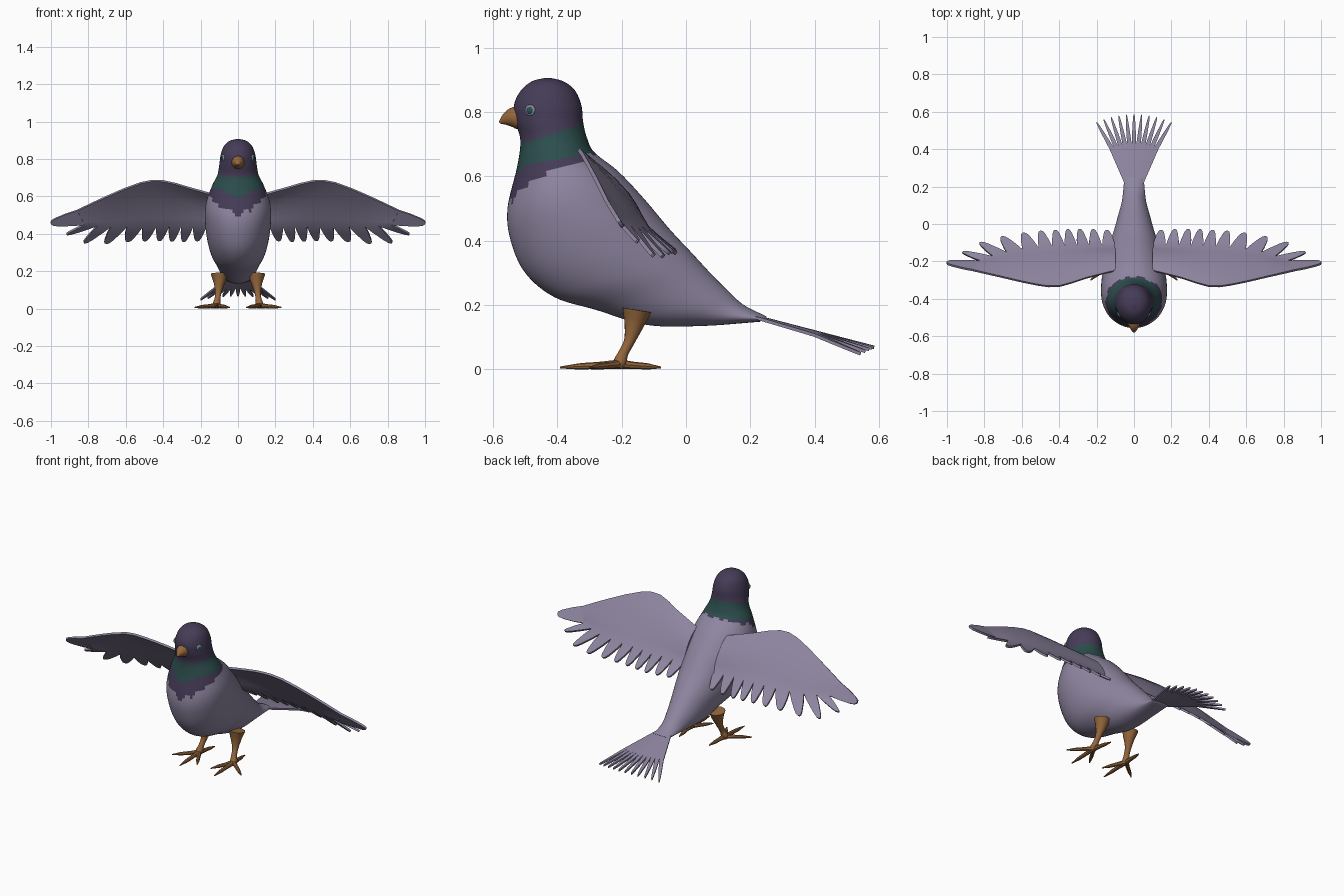
import bpy, bmesh
from math import sin, cos, pi, radians
from mathutils import Vector, Matrix

cube = bpy.data.objects.get("Cube")
if cube:
    bpy.data.objects.remove(cube)


def material(name, rgb):
    mat = bpy.data.materials.new(name)
    mat.use_nodes = True
    mat.diffuse_color = (*rgb, 1)
    shader = mat.node_tree.nodes["Principled BSDF"]
    shader.inputs["Base Color"].default_value = (*rgb, 1)
    shader.inputs["Roughness"].default_value = 0.8
    return mat


GREY = material("lilac_grey", (0.27, 0.235, 0.35))
PURPLE = material("dark_purple", (0.06, 0.045, 0.095))
GREEN = material("deep_teal", (0.026, 0.075, 0.075))
ORANGE = material("orange_brown", (0.30, 0.135, 0.045))
EYE = material("pale_blue", (0.2, 0.26, 0.32))


def spline(keys, count):
    """Sample a smooth curve through the keys."""
    keys = [Vector(k) for k in keys]
    last = len(keys) - 1
    out = []
    for n in range(count):
        f = n * last / (count - 1)
        i = min(int(f), last - 1)
        t = f - i
        b, c = keys[i], keys[i + 1]
        a = keys[i - 1] if i else b * 2 - c
        d = keys[i + 2] if i + 2 <= last else c * 2 - b
        out.append(b + (c - a) * t / 2 + (a * 2 - b * 5 + c * 4 - d) * t * t / 2
                   + (b * 3 - a - c * 3 + d) * t ** 3 / 2)
    return out


def loft(bm, rings, closed=True):
    """Skin rows of points; closed rows become a capped tube."""
    rows = [[bm.verts.new(p) for p in ring] for ring in rings]
    size = len(rows[0])
    for r, s in zip(rows, rows[1:]):
        for j in range(size if closed else size - 1):
            k = (j + 1) % size
            bm.faces.new((r[j], r[k], s[k], s[j]))
    if closed:
        bm.faces.new(rows[0])
        bm.faces.new(rows[-1])


def tube(bm, keys, count, sides=12):
    """Round tube; every key is x, y, z, radius."""
    samples = spline(keys, count)
    points = [p.to_3d() for p in samples]
    rings = []
    for i, p in enumerate(points):
        along = points[min(i + 1, count - 1)] - points[max(i - 1, 0)]
        turn = along.to_track_quat('Z', 'Y')
        rings.append([p + turn @ Vector((cos(a), sin(a), 0)) * max(samples[i][3], 0.002)
                      for a in (2 * pi * j / sides for j in range(sides))])
    loft(bm, rings)


def finish(name, bm, mats, mirror=False, thickness=0, angle=40):
    bmesh.ops.remove_doubles(bm, verts=bm.verts, dist=0.0005)
    bmesh.ops.recalc_face_normals(bm, faces=bm.faces)
    mesh = bpy.data.meshes.new(name)
    bm.to_mesh(mesh)
    bm.free()
    obj = bpy.data.objects.new(name, mesh)
    bpy.context.collection.objects.link(obj)
    for mat in mats:
        mesh.materials.append(mat)
    bpy.ops.object.select_all(action='DESELECT')
    obj.select_set(True)
    bpy.context.view_layer.objects.active = obj
    if thickness:
        solid = obj.modifiers.new("thickness", 'SOLIDIFY')
        solid.thickness = thickness
        solid.offset = 0
        bpy.ops.object.modifier_apply(modifier=solid.name)
    bpy.ops.object.shade_smooth_by_angle(angle=radians(angle))
    if mirror:
        obj.modifiers.new("mirror", 'MIRROR')
    return obj


def feathers(bm, gaps, tips):
    """One tapered blade between each pair of gap points."""
    for a, b, tip in zip(gaps, gaps[1:], tips):
        mid, half = (a + b) / 2, (b - a) / 2
        rows = []
        for t, w in ((0, 1), (0.4, 0.82), (0.8, 0.52), (0.95, 0.32), (1, 0.1)):
            centre = mid.lerp(tip, t)
            rows.append([centre - half * w, centre + half * w])
        loft(bm, rows, closed=False)


# Body, neck and head: front y, z, back y, z, half width
BODY = [
    (-0.44, 0.906, -0.42, 0.906, 0.01),
    (-0.48, 0.895, -0.38, 0.895, 0.048),
    (-0.515, 0.865, -0.345, 0.867, 0.077),
    (-0.535, 0.82, -0.325, 0.82, 0.093),
    (-0.53, 0.77, -0.32, 0.77, 0.1),
    (-0.515, 0.71, -0.308, 0.72, 0.11),
    (-0.525, 0.63, -0.285, 0.675, 0.14),
    (-0.555, 0.5, -0.21, 0.615, 0.172),
    (-0.545, 0.4, -0.13, 0.53, 0.176),
    (-0.5, 0.3, -0.05, 0.435, 0.164),
    (-0.41, 0.225, 0.02, 0.36, 0.143),
    (-0.28, 0.185, 0.08, 0.295, 0.115),
    (-0.12, 0.138, 0.13, 0.245, 0.09),
    (0.05, 0.135, 0.18, 0.2, 0.065),
    (0.23, 0.148, 0.25, 0.165, 0.052),
]
bm = bmesh.new()
rings = []
for fy, fz, by, bz, width in spline(BODY, 92):
    centre = Vector((0, (fy + by) / 2, (fz + bz) / 2))
    half = Vector((0, (by - fy) / 2, (bz - fz) / 2))
    rings.append([centre + half * sin(a) + Vector((width * cos(a), 0, 0))
                  for a in (2 * pi * j / 72 for j in range(72))])
loft(bm, rings)

# Plumage colours: dark head and bib with a teal collar
for face in bm.faces:
    x, y, z = face.calc_center_median()
    bib = 0.5 + 0.17 * (max(y + 0.555, 0) / 0.27) ** 0.6 + 0.008 * sin(90 * x + 60 * y)
    dip = 0.03 * max(0, 1 - abs(x) / 0.08) if y < -0.45 else 0
    low = 0.625 + 0.21 * (y + 0.525) - dip
    high = 0.7 + 0.325 * (y + 0.515)
    if z > bib and y < -0.2:
        face.material_index = 2 if low < z < high else 1
finish("body", bm, [GREY, PURPLE, GREEN])

# Wing: cambered panel ending in separate feathers
lead = spline([(0.1, -0.25, 0.6), (0.26, -0.29, 0.645), (0.4, -0.333, 0.682),
               (0.52, -0.325, 0.672), (0.7, -0.285, 0.6), (0.86, -0.248, 0.525)], 11)
gaps = spline([(0.1, -0.12, 0.43), (0.24, -0.12, 0.44), (0.37, -0.12, 0.44),
               (0.51, -0.13, 0.44), (0.68, -0.155, 0.44), (0.82, -0.2, 0.45)], 11)
tips = spline([(0.145, -0.035, 0.37), (0.29, -0.03, 0.36), (0.42, -0.035, 0.365),
               (0.59, -0.05, 0.36), (0.82, -0.1, 0.352), (1, -0.205, 0.455)], 11)
bm = bmesh.new()
panel = []
for step in range(7):
    v = step / 6
    panel.append([a.lerp(b, v) + Vector((0, 0.3, 1)) * 0.025 * sin(pi * v) * (1 - i / 10)
                  for i, (a, b) in enumerate(zip(lead, gaps))])
loft(bm, panel, closed=False)
feathers(bm, gaps + [lead[-1]], tips)
finish("wing", bm, [GREY], mirror=True, thickness=0.012)


# Tail: fan spreading from the rump
def fan(radius, count, spread, drop):
    points = []
    for i in range(count):
        a = radians(spread) * (2 * i / (count - 1) - 1)
        points.append(Vector((radius * sin(a), 0.1 + radius * cos(a),
                              0.195 - radius * 0.26 - drop * (a / radians(24)) ** 2)))
    return points


bm = bmesh.new()
loft(bm, [fan(r, 12, 23.5, 0.012 * r) for r in (0.1, 0.15, 0.22, 0.28, 0.325)], closed=False)
feathers(bm, fan(0.325, 12, 23.5, 0.004), fan(0.485, 11, 24.2, 0.02))
finish("tail", bm, [GREY], thickness=0.01)

# Beak with a slightly hooked tip
bm = bmesh.new()
tube(bm, [(0, -0.505, 0.78, 0.037), (0, -0.535, 0.783, 0.033),
          (0, -0.56, 0.777, 0.02), (0, -0.58, 0.767, 0.003)], 10)
finish("beak", bm, [ORANGE])

# Eyes: pale rim with a dark centre
for name, mat, size, out in (("eye_rim", EYE, 0.018, 0.079), ("pupil", GREEN, 0.011, 0.084)):
    bm = bmesh.new()
    place = (Matrix.Translation((out, -0.484 - (out - 0.079) / 2, 0.805))
             @ Matrix.Rotation(radians(-29), 4, 'Z') @ Matrix.Diagonal((0.45, 1, 1, 1)))
    bmesh.ops.create_uvsphere(bm, u_segments=16, v_segments=10, radius=size, matrix=place)
    finish(name, bm, [mat], mirror=True)

# Legs
bm = bmesh.new()
tube(bm, [(0.1, -0.153, 0.185, 0.046), (0.1, -0.16, 0.145, 0.033), (0.105, -0.175, 0.09, 0.018),
          (0.11, -0.195, 0.05, 0.016), (0.115, -0.205, 0.022, 0.021),
          (0.115, -0.21, 0.004, 0.014)], 20)
finish("leg", bm, [ORANGE], mirror=True)

# Toes with thin claws
bm = bmesh.new()
ankle = Vector((0.115, -0.205, 0.016))
for end in ((0.115, -0.392), (0.232, -0.3), (0.045, -0.325), (0.1, -0.078)):
    end = Vector((*end, 0.006))
    keys = [(*ankle.lerp(end, t), r) for t, r in
            ((0, 0.015), (0.35, 0.011), (0.65, 0.01), (0.8, 0.007), (1, 0.003))]
    tube(bm, keys, 12, 8)
for v in bm.verts:
    v.co.z = max(v.co.z, 0)
finish("toes", bm, [ORANGE], mirror=True)
